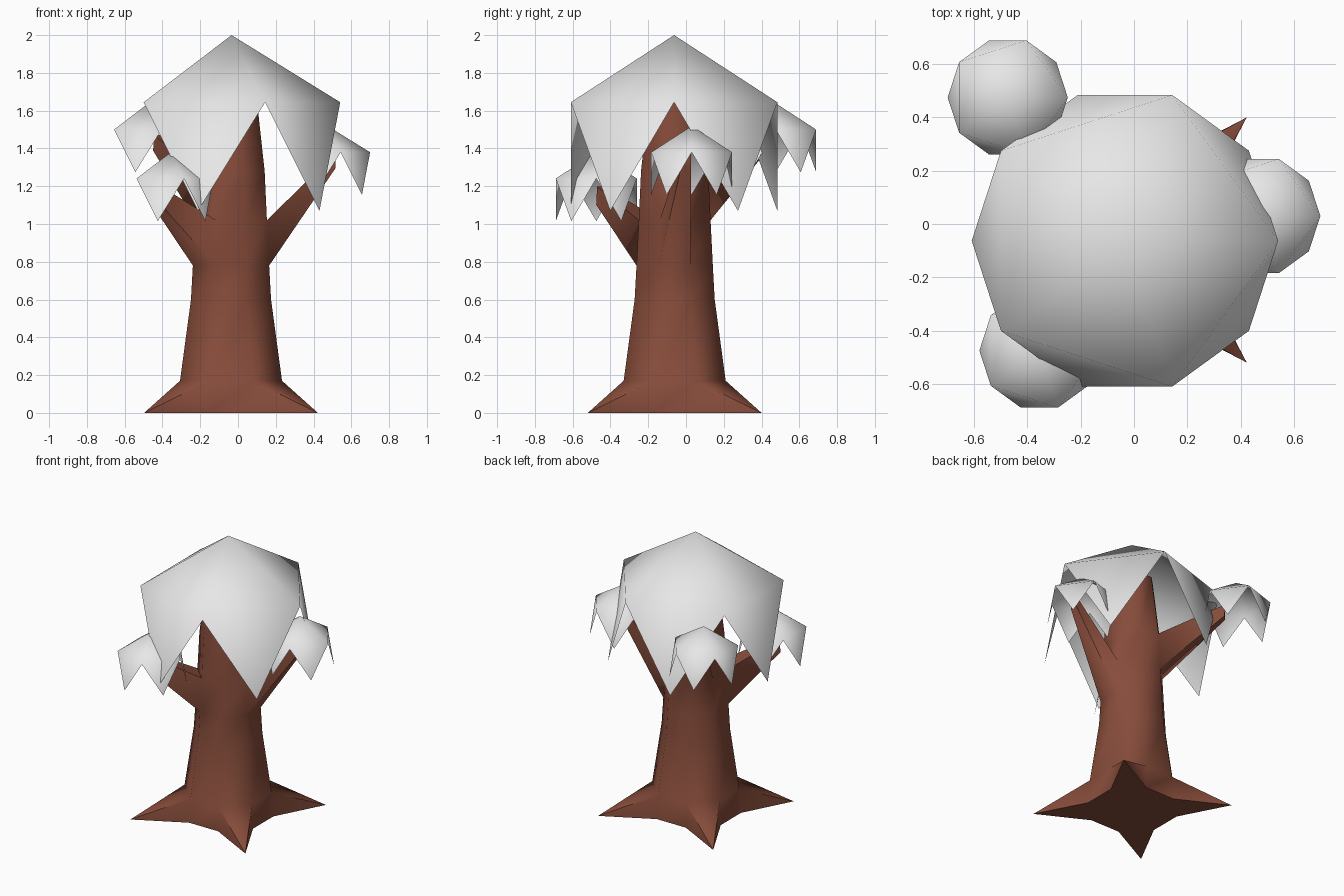
import bpy, bmesh, math
from mathutils import Vector

if "Cube" in bpy.data.objects:
    bpy.data.objects.remove(bpy.data.objects["Cube"])


def material(name, rgb):
    m = bpy.data.materials.new(name)
    m.diffuse_color = (*rgb, 1)
    m.use_nodes = True
    m.node_tree.nodes["Principled BSDF"].inputs["Base Color"].default_value = m.diffuse_color
    return m


bark = material("brown bark", (0.24, 0.072, 0.043))
snow = material("pale foliage", (0.8, 0.8, 0.8))


def finish(bm, name, mat):
    for f in bm.faces:
        f.smooth = True
    me = bpy.data.meshes.new(name)
    bm.to_mesh(me)
    bm.free()
    me.materials.append(mat)
    ob = bpy.data.objects.new(name, me)
    bpy.context.collection.objects.link(ob)
    return ob


# Trunk: eight-sided lofted rings (height, half width across flats)
CX, CY, SIDES = -0.037, -0.06, 8
PROFILE = [(0, 0.28), (0.17, 0.27), (0.6, 0.212), (0.78, 0.202),
           (1.02, 0.19), (1.28, 0.178), (1.72, 0.13)]
bm = bmesh.new()
rings = []
for z, apothem in PROFILE:
    r = apothem / math.cos(math.pi / SIDES)
    angles = [(k - 0.5) * math.tau / SIDES for k in range(SIDES)]
    rings.append([bm.verts.new((CX + r * math.cos(a), CY + r * math.sin(a), z)) for a in angles])
side = {}
for i in range(len(rings) - 1):
    for k in range(SIDES):
        n = (k + 1) % SIDES
        side[i, k] = bm.faces.new((rings[i][k], rings[i][n], rings[i + 1][n], rings[i + 1][k]))
bm.faces.new(rings[0][::-1])
bm.faces.new(rings[-1])


def limb(face, tip, scale):
    """Extrude one trunk face towards tip, tapering it; scale 0 ends in a point."""
    new = bmesh.ops.extrude_discrete_faces(bm, faces=[face])["faces"][0]
    c = new.calc_center_median()
    for v in new.verts:
        v.co = Vector(tip) + (v.co - c) * scale
    if scale == 0:
        bmesh.ops.pointmerge(bm, verts=list(new.verts), merge_co=Vector(tip))


# Branches: right, front left, back left
limb(side[3, 0], (0.515, 0.0, 1.335), 0.32)
limb(side[3, 5], (-0.43, -0.45, 1.15), 0.4)
limb(side[4, 3], (-0.43, 0.41, 1.43), 0.32)

# Four pointed roots on the diagonal faces
for k, sx, sy in ((1, 1, 1), (3, -1, 1), (5, -1, -1), (7, 1, -1)):
    limb(side[0, k], (CX + 0.46 * sx, CY + 0.46 * sy, 0), 0)

bmesh.ops.recalc_face_normals(bm, faces=bm.faces)
trunk = finish(bm, "trunk", bark)
bpy.context.view_layer.objects.active = trunk
trunk.select_set(True)
bpy.ops.object.shade_smooth_by_angle(angle=math.radians(60))


# Foliage: upper half of an icosahedron, leaving a jagged hem of points
def foliage(name, centre, radius):
    b = bmesh.new()
    bmesh.ops.create_icosphere(b, subdivisions=1, radius=radius)
    low = [f for f in b.faces if f.calc_center_median().z < 0]
    bmesh.ops.delete(b, geom=low, context='FACES')
    bmesh.ops.translate(b, verts=b.verts, vec=centre)
    finish(b, name, snow)


foliage("main_foliage", (-0.034, -0.063, 1.357), 0.643)
foliage("right_foliage", (0.474, 0.03, 1.267), 0.252)
foliage("front_left_foliage", (-0.355, -0.475, 1.128), 0.252)
foliage("back_left_foliage", (-0.474, 0.475, 1.387), 0.252)
